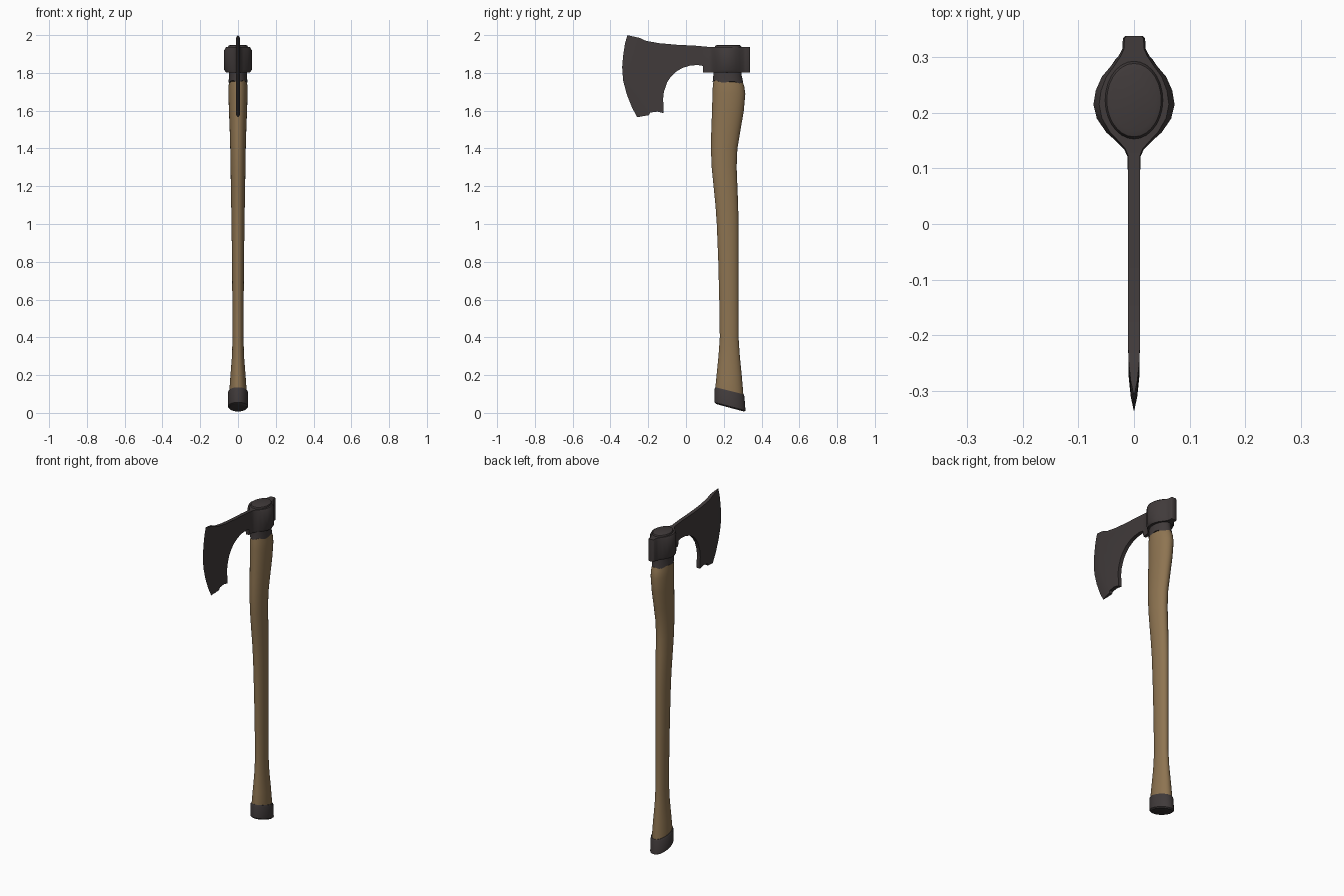
import bpy, bmesh
from math import sin, cos, pi

old = bpy.data.objects.get("Cube")
if old:
    bpy.data.objects.remove(old)


def material(name, rgb, rough):
    m = bpy.data.materials.new(name)
    m.use_nodes = True
    m.diffuse_color = (*rgb, 1)
    bsdf = m.node_tree.nodes["Principled BSDF"]
    bsdf.inputs["Base Color"].default_value = (*rgb, 1)
    bsdf.inputs["Roughness"].default_value = rough
    return m


wood = material("brown wood", (0.27, 0.175, 0.083), 0.7)
iron = material("dark iron", (0.052, 0.043, 0.043), 0.6)


def finish(name, bm, mat, angle=40):
    bmesh.ops.recalc_face_normals(bm, faces=bm.faces)
    mesh = bpy.data.meshes.new(name)
    bm.to_mesh(mesh)
    bm.free()
    mesh.materials.append(mat)
    ob = bpy.data.objects.new(name, mesh)
    bpy.context.collection.objects.link(ob)
    bpy.ops.object.select_all(action='DESELECT')
    ob.select_set(True)
    bpy.context.view_layer.objects.active = ob
    bpy.ops.object.shade_smooth_by_angle(angle=angle * pi / 180)
    return ob


def loft(name, rings, mat, angle=40):
    """Skin a stack of closed rings and cap both ends."""
    bm = bmesh.new()
    rows = [[bm.verts.new(p) for p in ring] for ring in rings]
    n = len(rows[0])
    for a, b in zip(rows, rows[1:]):
        for i in range(n):
            j = (i + 1) % n
            bm.faces.new((a[i], a[j], b[j], b[i]))
    bm.faces.new(rows[0][::-1])
    bm.faces.new(rows[-1])
    return finish(name, bm, mat, angle)


def oval(z, front, back, half, tilt=0, wave=0, n=28):
    """Horizontal oval from front to back, optionally tilted or wavy."""
    mid, depth = (front + back) / 2, (back - front) / 2
    ring = []
    for i in range(n):
        a = 2 * pi * i / n
        y = depth * sin(a)
        ring.append((half * cos(a), mid + y, z + tilt * y + wave * sin(5 * a)))
    return ring


# Curved wooden handle: height, front, back, half width
handle = [
    (0.08, .155, .305, .046), (0.13, .155, .301, .045), (0.2, .162, .295, .040),
    (0.3, .172, .285, .032), (0.4, .179, .278, .029), (0.6, .176, .278, .030),
    (0.8, .171, .278, .032), (1.0, .163, .278, .034), (1.1, .156, .276, .036),
    (1.2, .146, .272, .038), (1.3, .136, .268, .039), (1.4, .132, .272, .041),
    (1.5, .134, .289, .044), (1.6, .138, .306, .048), (1.69, .140, .314, .051),
    (1.73, .142, .308, .050), (1.765, .146, .296, .046),
]
loft("handle", [oval(*s) for s in handle], wood)

# Iron sleeve under the head, with an uneven lower rim
loft("sleeve", [oval(1.752, .141, .302, .050, -.05, .005),
                oval(1.79, .145, .294, .047),
                oval(1.85, .145, .294, .047)], iron)

# Handle end showing in the top of the eye
loft("eye_plug", [oval(1.90, .153, .293, .052), oval(1.938, .153, .293, .052),
                  oval(1.945, .157, .289, .049), oval(1.948, .167, .279, .040)], iron)

# Slanted pommel cap
loft("pommel_cap", [oval(.027, .160, .306, .046, -.27), oval(.034, .151, .315, .053, -.27),
                    oval(.108, .152, .309, .053, -.25), oval(.117, .155, .305, .048, -.25)], iron)

# Head eye and poll: half outline mirrored, stacked with softened rims
half_outline = [
    (.338, .016), (.334, .020), (.315, .021), (.302, .028), (.285, .041),
    (.265, .058), (.240, .069), (.215, .073), (.190, .067), (.165, .050),
    (.148, .031), (.135, .018), (.122, .012), (.090, .011),
]
rings = []
for z, s in ((1.802, .86), (1.816, 1), (1.92, 1), (1.937, .86)):
    ring = [(x * s, y, z) for y, x in half_outline]
    ring += [(-x * s, y, z) for y, x in reversed(half_outline)]
    rings.append(ring)
loft("head_eye", rings, iron, 50)

# Bearded blade: body outline, with the cutting edge ground down to a line
edge = [(-.310, 2.0), (-.323, 1.955), (-.333, 1.89), (-.338, 1.83), (-.333, 1.76),
        (-.313, 1.685), (-.285, 1.615), (-.258, 1.565)]
lower = [(-.225, 1.578), (-.19, 1.590), (-.15, 1.595), (-.118, 1.587), (-.118, 1.63),
         (-.122, 1.655), (-.117, 1.70), (-.10, 1.75), (-.08, 1.78), (-.055, 1.805),
         (-.02, 1.826), (.02, 1.838), (.06, 1.842), (.10, 1.835), (.15, 1.808)]
upper = [(.15, 1.935), (.05, 1.944), (-.05, 1.949), (-.14, 1.957), (-.21, 1.969)]


def inset(step, drop):
    """Cutting edge moved back into the blade, following its end slopes."""
    n = len(edge) - 1
    return [(y + step, z - drop * (1 - i / n) + drop * i / n * .8)
            for i, (y, z) in enumerate(edge)]


bm = bmesh.new()
tip = [bm.verts.new((0, y, z)) for y, z in edge]
for side in (1, -1):
    grind = [bm.verts.new((side * .006, y, z)) for y, z in inset(.028, .007)]
    shoulder = [bm.verts.new((side * .0095, y, z)) for y, z in inset(.062, .014)]
    # upper and lower rims run between the two ends of the shoulder
    rim = [bm.verts.new((side * .011, y, z)) for y, z in lower[1:] + upper]
    bm.faces.new(shoulder + rim)
    for a, b in ((tip, grind), (grind, shoulder)):
        for i in range(len(a) - 1):
            bm.faces.new((a[i], a[i + 1], b[i + 1], b[i]))
    loop = [tip[-1], grind[-1], shoulder[-1]] + rim + [shoulder[0], grind[0], tip[0]]
    if side == 1:
        right_loop = loop
# Close the rim between both sides
for i in range(len(loop) - 1):
    quad = [right_loop[i], right_loop[i + 1], loop[i + 1], loop[i]]
    bm.faces.new(list(dict.fromkeys(quad)))
finish("blade", bm, iron, 30)
